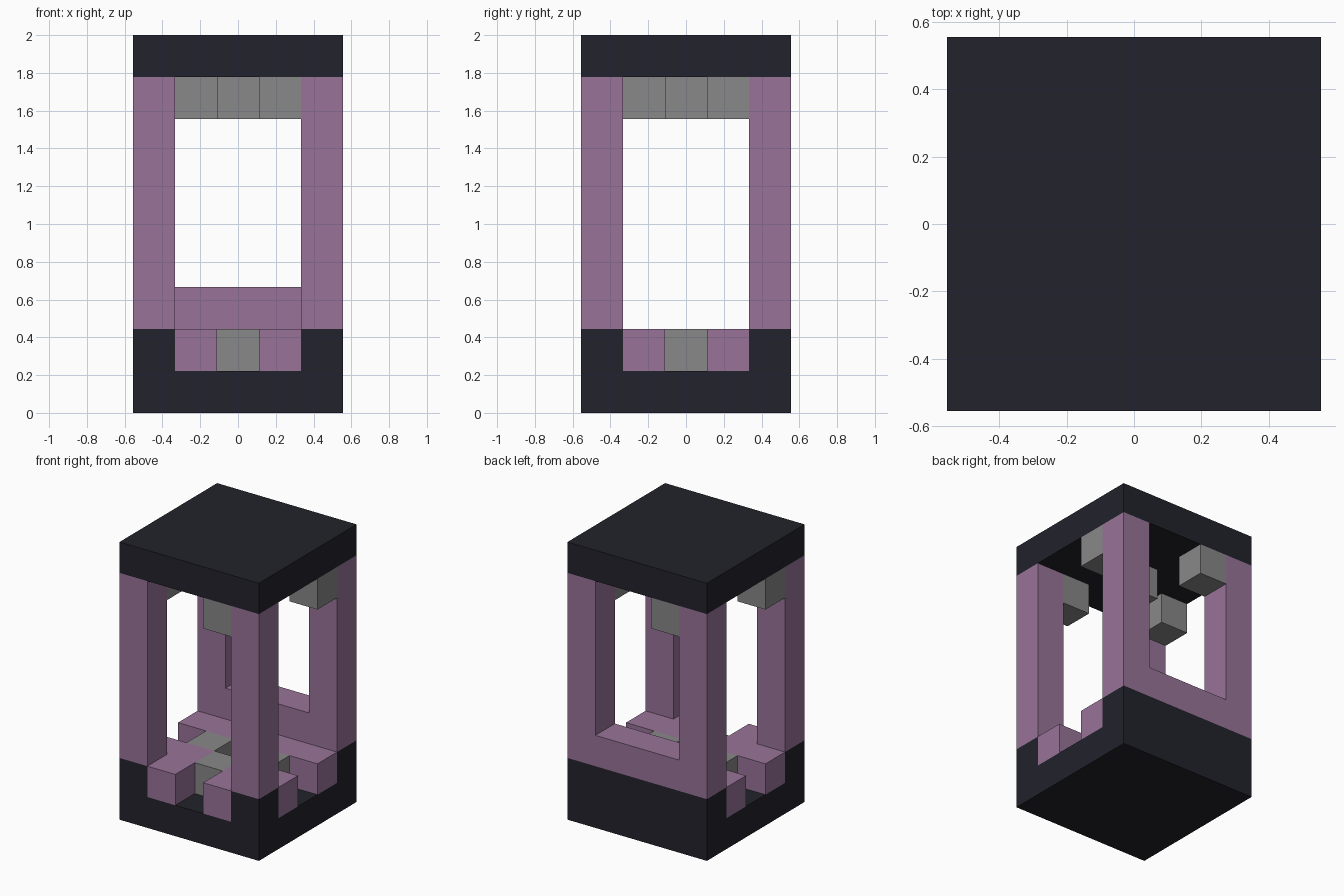
import bpy, bmesh
from math import pi
from mathutils import Matrix

cube = bpy.data.objects.get("Cube")
if cube:
    bpy.data.objects.remove(cube, do_unlink=True)

CELL = 2 / 9          # the design sits on a 5 x 5 x 9 block grid
HALF = 2.5


def material(name, color):
    mat = bpy.data.materials.new(name)
    mat.use_nodes = True
    mat.diffuse_color = (*color, 1)
    bsdf = next(n for n in mat.node_tree.nodes if n.type == 'BSDF_PRINCIPLED')
    bsdf.inputs["Base Color"].default_value = (*color, 1)
    return mat


DARK = material("dark slate", (0.016, 0.016, 0.025))
PURPLE = material("dusty purple", (0.314, 0.174, 0.314))
GREY = material("mid grey", (0.246, 0.246, 0.246))


def rect(x0, y0, x1, y1):
    """Footprint whose sides run front, right, back, left."""
    return [(x0, y0), (x1, y0), (x1, y1), (x0, y1)]


def prism(name, outline, z0, z1, mat, hidden=(), bottom=True, top=True, turn=0):
    """Extrude a footprint in grid units, leaving out sides buried in neighbours."""
    bm = bmesh.new()
    low = [bm.verts.new((x - HALF, y - HALF, z0)) for x, y in outline]
    high = [bm.verts.new((x - HALF, y - HALF, z1)) for x, y in outline]
    n = len(outline)
    for i in range(n):
        if i not in hidden:
            j = (i + 1) % n
            bm.faces.new((low[i], low[j], high[j], high[i]))
    if bottom:
        bm.faces.new(low[::-1])
    if top:
        bm.faces.new(high)
    bm.transform(Matrix.Scale(CELL, 4) @ Matrix.Rotation(turn * pi / 2, 4, 'Z'))
    mesh = bpy.data.meshes.new(name)
    bm.to_mesh(mesh)
    bm.free()
    mesh.materials.append(mat)
    obj = bpy.data.objects.new(name, mesh)
    bpy.context.collection.objects.link(obj)
    return obj


# Base slab, raised back wall and roof
prism("base_slab", rect(0, 0, 5, 5), 0, 1, DARK)
prism("base_back_wall", rect(0, 4, 5, 5), 1, 2, DARK, hidden=(0,), bottom=False, top=False)
prism("roof", rect(0, 0, 5, 5), 8, 9, DARK)

# Front corner posts, each wrapped by an L-shaped bracket
bracket = [(1, 0), (2, 0), (2, 2), (0, 2), (0, 1), (1, 1)]
for turn, side in enumerate(("right", "left")):
    prism("base_post_" + side, rect(0, 0, 1, 1), 1, 2, DARK,
          hidden=(1, 2), bottom=False, top=False, turn=turn)
    prism("front_bracket_" + side, bracket, 1, 2, PURPLE,
          hidden=(4, 5), bottom=False, turn=turn)

# Back brackets against the wall
for side, x in (("right", 0), ("left", 3)):
    prism("back_bracket_" + side, rect(x, 3, x + 2, 4), 1, 2, PURPLE,
          hidden=(2,), bottom=False)

# Four-fold parts: pillars, floor blocks around the well, hanging roof blocks
for turn, place in enumerate(("front", "left", "back", "right")):
    prism("pillar_" + place, rect(0, 0, 1, 1), 2, 8, PURPLE,
          bottom=False, top=False, turn=turn)
    prism("floor_block_" + place, rect(2, 1, 3, 2), 1, 2, GREY,
          hidden=(1, 3), bottom=False, turn=turn)
    prism("roof_block_" + place, rect(3, 0, 4, 1), 7, 8, GREY,
          hidden=(1,), top=False, turn=turn)

# Centre roof block and the back rail between the pillars
prism("roof_block_centre", rect(2, 2, 3, 3), 7, 8, GREY, top=False)
prism("back_rail", rect(1, 4, 4, 5), 2, 3, PURPLE, hidden=(1, 3), bottom=False)
